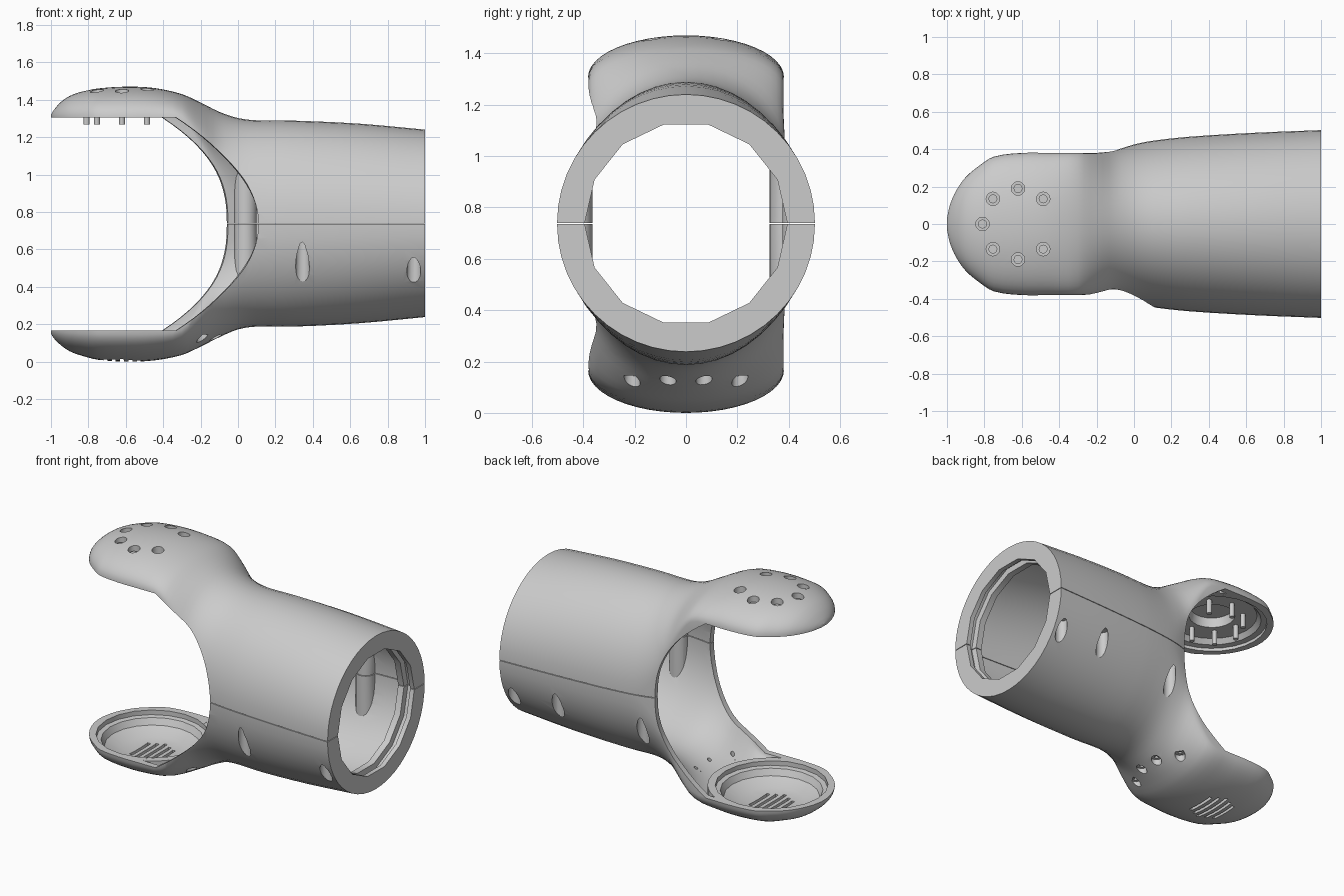
import bpy, bmesh
from math import sin, cos, pi
from mathutils import Vector

if "Cube" in bpy.data.objects:
    bpy.data.objects.remove(bpy.data.objects["Cube"])

SEAM, LOW, HIGH = 0.737, 0.165, 1.305      # split height, flat faces of the two forks
FORK_X = -0.62                             # centre of the round joint


def loft(name, *solids):
    """One mesh from several closed lofts; each solid is a list of rings."""
    bm = bmesh.new()
    for rings in solids:
        vs = [[bm.verts.new(p) for p in r] for r in rings]
        n = len(vs[0])
        for a, b in zip(vs, vs[1:]):
            for i in range(n):
                j = (i + 1) % n
                bm.faces.new((a[i], a[j], b[j], b[i]))
        bm.faces.new(vs[0][::-1])
        bm.faces.new(vs[-1])
    bmesh.ops.recalc_face_normals(bm, faces=bm.faces)
    me = bpy.data.meshes.new(name)
    bm.to_mesh(me)
    bm.free()
    ob = bpy.data.objects.new(name, me)
    bpy.context.collection.objects.link(ob)
    return ob


def lathe(cx, cy, profile, n=20):
    """Rings around a vertical axis from (radius, z) pairs."""
    return [[(cx + r * cos(2 * pi * i / n), cy + r * sin(2 * pi * i / n), z)
             for i in range(n)] for r, z in profile]


def cyl(cx, cy, r, z0, z1, n=20):
    return lathe(cx, cy, [(r, z0), (r, z1)], n)


def box(x0, x1, y0, y1, z0, z1):
    return [[(x0, y0, z), (x1, y0, z), (x1, y1, z), (x0, y1, z)] for z in (z0, z1)]


def cut(ob, *cutters):
    bpy.context.view_layer.objects.active = ob
    for c in cutters:
        m = ob.modifiers.new("cut", 'BOOLEAN')
        m.operation, m.solver, m.object = 'DIFFERENCE', 'EXACT', c
        bpy.ops.object.modifier_apply(modifier=m.name)


# Body stations: x, top z, bottom z, half width, half height of straight side
STATIONS = [Vector(s) for s in (
    (-1, 1.32, .15, .03, .57), (-.985, 1.345, .125, .10, .57), (-.95, 1.385, .09, .18, .57),
    (-.9, 1.42, .055, .25, .57), (-.83, 1.445, .03, .31, .57), (-.75, 1.46, .01, .36, .57),
    (-.6, 1.47, 0, .38, .57), (-.45, 1.463, .006, .38, .57), (-.3, 1.43, .035, .38, .55),
    (-.2, 1.385, .08, .38, .42), (-.1, 1.335, .13, .395, .2), (0, 1.302, .172, .425, .06),
    (.1, 1.29, .187, .445, .01), (.3, 1.288, .187, .467, .003), (.65, 1.272, .205, .488, .003),
    (1, 1.24, .238, .502, .003))]


def body_rings(t=0.0, x_min=-2, x_max=2, sub=3, n=24):
    """Smoothly interpolated body sections, shrunk by t."""
    S, out = STATIONS, []
    for k in range(len(S) - 1):
        p1, p2 = S[k], S[k + 1]
        p0, p3 = S[max(k - 1, 0)], S[min(k + 2, len(S) - 1)]
        h = p2[0] - p1[0]
        m1 = (p2 - p0) * (h / (p2[0] - p0[0]))
        m2 = (p3 - p1) * (h / (p3[0] - p1[0]))
        for j in range(sub):
            u = j / sub
            out.append(p1 * (2*u**3 - 3*u*u + 1) + m1 * (u**3 - 2*u*u + u)
                       + p2 * (3*u*u - 2*u**3) + m2 * (u**3 - u*u))
    out.append(S[-1])
    rings = []
    for x, top, bot, w, d in out:
        if not x_min <= x <= x_max:
            continue
        d = max(d, .003)
        ring = []
        for base, edge, a0 in ((SEAM + d, top - t, 0), (SEAM - d, bot + t, pi)):
            for i in range(n + 1):
                a = a0 + pi * i / n
                ring.append((x, (w - t) * cos(a), base + abs(sin(a)) * (edge - base)))
        rings.append(ring)
    return rings


# Hollow inside, leaving ridges around the joint and bosses for the seam screws
SIDE_SCREWS = [(.345, -.425, .65), (.62, .435, .61), (.04, .385, .63)]
cavity = loft("cavity_cutter", body_rings(.04, -.46, .9))
bosses = loft("boss_cutter", *[cyl(x, y, .06, .3, 1.1) for x, y, _ in SIDE_SCREWS],
              cyl(FORK_X, 0, .38, -.1, LOW - .001, 48), cyl(FORK_X, 0, .38, HIGH + .001, 1.6, 48))
cut(cavity, bosses)


# Gap between the forks, reaching deeper on the front side
def gap_ring(y, apex, depth, power):
    pts = [(-1.3, y, LOW)]
    for i in range(33):
        s = -1 + i / 16
        pts.append((apex - depth * abs(s) ** power, y, (LOW + HIGH) / 2 + s * (HIGH - LOW) / 2))
    return pts + [(-1.3, y, HIGH)]


front, back = (.11, .44, 2), (-.06, .35, 2.5)
gap = loft("gap_cutter", [gap_ring(-.7, *front), gap_ring(-.4, *front),
                          gap_ring(.4, *back), gap_ring(.7, *back)])

# Fourteen-sided stepped collar opening
collar = loft("collar_cutter", [
    [(x, r * cos(2 * pi * i / 14), SEAM + r * sin(2 * pi * i / 14)) for i in range(14)]
    for x, r in ((.8, .395), (.925, .395), (.93, .43), (.965, .43), (.97, .395), (1.1, .395))])

# Round recesses in both forks
low_recess = loft("low_recess_cutter", lathe(FORK_X, 0, [
    (.335, .3), (.335, .135), (.305, .13), (.285, .09), (.2, .05), (.1, .04)], 20))
high_recess = loft("high_recess_cutter", lathe(FORK_X, 0, [
    (.335, 1.2), (.335, 1.325), (.30, 1.33), (.275, 1.36), (.14, 1.36), (.13, 1.42)], 28))

# Screw holes and slots
ring_pos = [(FORK_X + .19 * cos(k * pi / 4), .19 * sin(k * pi / 4)) for k in range(1, 8)]
high_bores = loft("high_bore_cutter", *[cyl(x, y, .036, 1.4, 1.6) for x, y in ring_pos])
low_pos = [(-.12, .07, .15), (-.12, -.07, .15), (-.19, .21, .145), (-.19, -.21, .145)]
low_bores = loft("low_bore_cutter", *[
    lathe(x, y, [(.032, -.1), (.032, z), (.012, z), (.012, .3)], 16) for x, y, z in low_pos])
side_bores = loft("side_bore_cutter", *[
    cyl(x, y, .037, .05, z) for x, y, z in
    SIDE_SCREWS + [(.94, -.43, .575), (.94, .43, .575)]])
slots = loft("slot_cutter", *[
    box(FORK_X + k * .045 - .01, FORK_X + k * .045 + .01,
        -.14 + abs(k) * .022, .14 - abs(k) * .022, -.1, .1) for k in range(-2, 3)])
below = loft("below_cutter", box(-2, 2, -2, 2, -2, SEAM + .002))
above = loft("above_cutter", box(-2, 2, -2, 2, SEAM - .002, 3))

# Two shell halves
upper = loft("upper_shell", body_rings())
cut(upper, below, cavity, gap, collar, high_recess, high_bores)
lower = loft("lower_shell", body_rings())
cut(lower, above, cavity, gap, collar, low_recess, low_bores, side_bores, slots)

# Screws hanging through the upper fork
screws = loft("upper_fork_screws", *[
    lathe(x, y, [(.016, 1.267), (.016, 1.398), (.024, 1.398), (.024, 1.422)], 12)
    for x, y in ring_pos])

# Remove helpers and shade
for ob in list(bpy.data.objects):
    if ob.name.endswith("_cutter"):
        bpy.data.objects.remove(ob)
for ob in (upper, lower, screws):
    bpy.ops.object.select_all(action='DESELECT')
    ob.select_set(True)
    bpy.context.view_layer.objects.active = ob
    bpy.ops.object.shade_smooth_by_angle(angle=.5)
